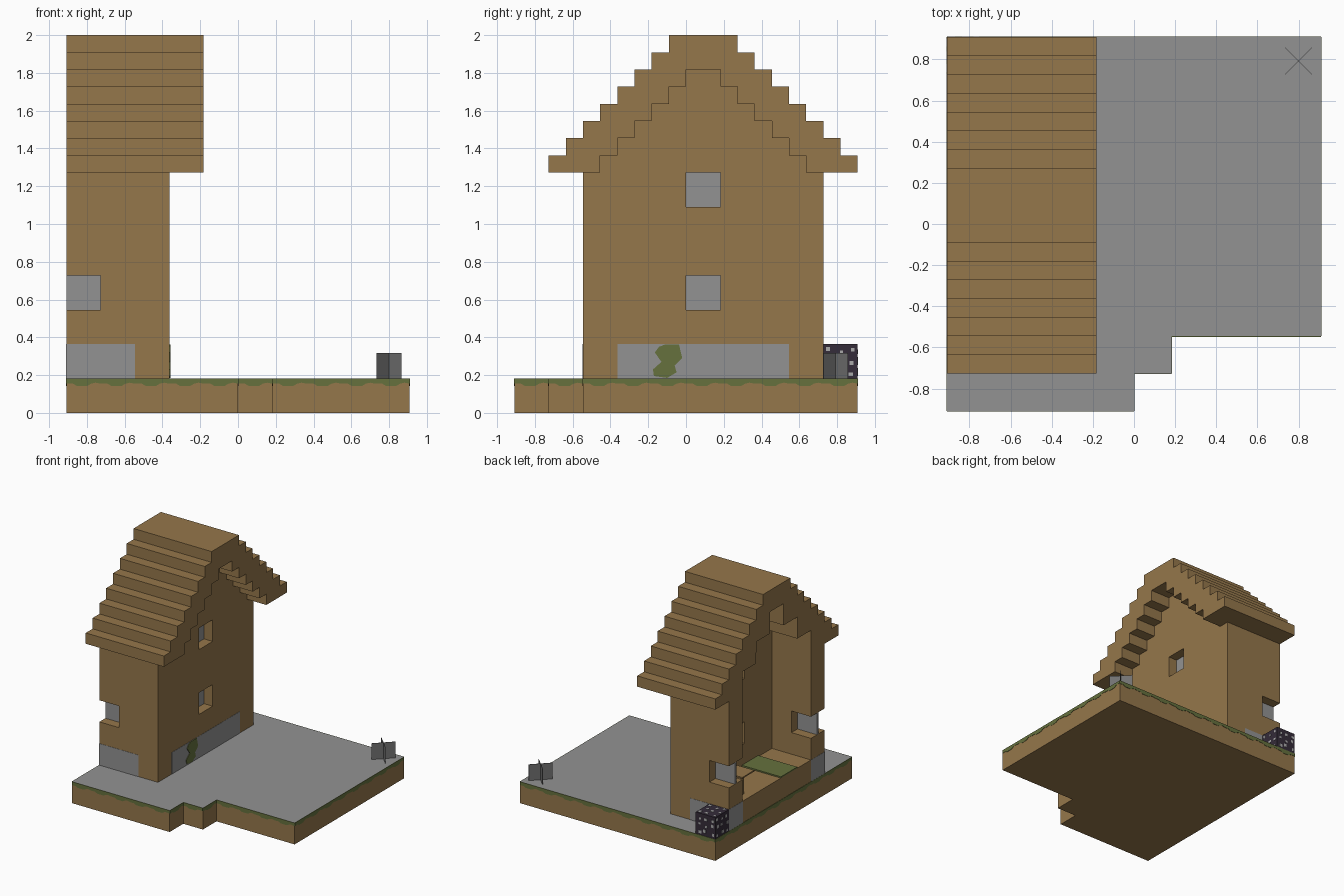
import bpy, bmesh, random
from mathutils import Vector

if "Cube" in bpy.data.objects:
    bpy.data.objects.remove(bpy.data.objects["Cube"])

U = 2 / 11                      # one block
ORIGIN = Vector((-5, -5, 0))    # block grid corner


def material(name, rgb):
    m = bpy.data.materials.new(name)
    m.use_nodes = True
    m.diffuse_color = (*rgb, 1)
    m.node_tree.nodes["Principled BSDF"].inputs["Base Color"].default_value = (*rgb, 1)
    return m


WOOD = material("brown_wood", (.30, .184, .07))
STONE = material("grey_stone", (.29, .29, .29))
GREEN = material("moss_green", (.133, .165, .048))
PURPLE = material("dark_purple", (.035, .025, .041))
PALE = material("pale_grey", (.41, .41, .41))
DARK = material("dark_grey", (.165, .165, .165))


def build(name, solids, *mats):
    """Make one object from (outline, extrusion vector) pairs in block units."""
    bm = bmesh.new()
    for outline, vec in solids:
        face = bm.faces.new([bm.verts.new((Vector(p) + ORIGIN) * U) for p in outline])
        out = bmesh.ops.extrude_face_region(bm, geom=[face], use_keep_orig=True)
        moved = [v for v in out["geom"] if isinstance(v, bmesh.types.BMVert)]
        bmesh.ops.translate(bm, verts=moved, vec=Vector(vec) * U)
    bmesh.ops.recalc_face_normals(bm, faces=bm.faces)
    me = bpy.data.meshes.new(name)
    bm.to_mesh(me)
    bm.free()
    for m in mats:
        me.materials.append(m)
    ob = bpy.data.objects.new(name, me)
    bpy.context.collection.objects.link(ob)
    return ob


def box(x0, x1, y0, y1, z0, z1):
    return [(x0, y0, z0), (x1, y0, z0), (x1, y1, z0), (x0, y1, z0)], (0, 0, z1 - z0)


def steps(half, z, n):
    """Right-hand side of a stepped gable, half a block per step."""
    return [(half - k / 2, z + (k + j) / 2) for k in range(n) for j in (0, 1)]


def mirrored(side):
    return side + [(-y, z) for y, z in reversed(side)]


def along_x(profile, x0, x1):
    return [(x0, 5.5 + y, z) for y, z in profile], (x1 - x0, 0, 0)


# Ground slab with stone top
rim = [(0, 0), (5, 0), (5, 1), (6, 1), (6, 2), (10, 2), (10, 10), (0, 10)]
slab = build("ground_slab", [([(x, y, 0) for x, y in rim], (0, 0, 1))], WOOD, STONE)
for p in slab.data.polygons:
    p.material_index = int(p.normal.z > .9)

# Ragged grass edge around the slab
tooth = [(0, .85), (.2, .85), (.3, .79), (.62, .79), (.72, .85), (.85, .88)]
bands = []
for a, b in zip(rim, rim[1:] + rim[:1]):
    a, b = Vector((*a, 0)), Vector((*b, 0))
    n = round((b - a).length)
    d = (b - a) / n
    low = [(k + t, z) for k in range(n) for t, z in tooth] + [(n, .85)]
    line = low + [(n, 1), (0, 1)]
    bands.append(([a + d * t + Vector((0, 0, z)) for t, z in line],
                  (d.y * .015, -d.x * .015, 0)))
build("grass_edge", bands, GREEN)

# House walls, hollow and open on one side
walls = build("house_walls", [along_x(mirrored([(3.5, 1), (3.5, 7)] + steps(3, 7, 6)), 0, 3)], WOOD)
room = [(2.502, 2), (2.502, 8), (1.502, 8), (1.502, 9), (.502, 9), (.502, 10.2)]
cutters = [
    build("room_cutter", [along_x(mirrored(room), -1, 2)]),
    build("end_window_cutter", [box(-1, 1, 1.5, 9.5, 3, 4)]),
    build("lower_window_cutter", [box(1.5, 3.5, 5, 6, 3, 4)]),
    build("upper_window_cutter", [box(1.5, 3.5, 5, 6, 6, 7)]),
]
for c in cutters:
    c.hide_render = True
    mod = walls.modifiers.new(c.name, "BOOLEAN")
    mod.operation, mod.solver, mod.object = "DIFFERENCE", "EXACT", c
graph = bpy.context.evaluated_depsgraph_get()
cut_mesh = bpy.data.meshes.new_from_object(walls.evaluated_get(graph))
walls.modifiers.clear()
walls.data = cut_mesh
for c in cutters:
    bpy.data.objects.remove(c)

# Stone footing set into the walls
build("stone_footing", [
    box(-.01, 2, 1.99, 3, 1, 2),
    box(-.01, 2, 8, 9.01, 1, 2),
    box(2, 3.01, 3, 8, 1, 2)], STONE)

# Stepped roof
ribbon = mirrored(steps(4.5, 7, 8)) + list(reversed(mirrored(steps(3, 7, 6))))
build("roof", [along_x(ribbon, 0, 4)], WOOD)

# Window panes in the middle of each wall
panes = [box(0, 1, y - .06, y + .06, 3, 4) for y in (2.5, 8.5)]
panes += [box(2.44, 2.56, 5, 6, z, z + 1) for z in (3, 6)]
build("window_panes", panes, STONE)

# Table and carpet indoors
build("table", [box(.06, .94, 7.06, 7.94, 3, 3.06),
                box(.375, .625, 7.375, 7.625, 2, 3)], WOOD)
build("carpet", [box(0, 2, 4, 5.2, 2, 2.06)], GREEN)

# Vine patch on the side footing
vine = [(-.143, .35), (-.11, .362), (-.037, .362), (-.02, .29), (-.06, .25), (-.05, .215),
        (-.1, .185), (-.17, .195), (-.175, .23), (-.13, .27), (-.165, .32)]
build("vine_patch", [([(3.01, y / U + 5, z / U) for y, z in vine], (.025, 0, 0))], GREEN)

# Dark bush block with pale spots on its open faces
build("bush_block", [box(0, 1, 9, 10, 1, 2)], PURPLE)
random.seed(4)
spots = []
for axis, level in ((0, -.01), (0, 1), (1, 1), (2, 1)):
    for i in range(9):
        lo = [(i % 3) / 3 + random.uniform(.04, .16), (i // 3) / 3 + random.uniform(.04, .16)]
        size = [random.uniform(.09, .15) for _ in lo]
        span = [(p, p + s) for p, s in zip(lo, size)]
        span.insert(axis, (level, level + .01))
        (x0, x1), (y0, y1), (z0, z1) = span
        spots.append(box(x0, x1, 9 + y0, 9 + y1, 1 + z0, 1 + z1))
build("bush_spots", spots, PALE)

# Small crossed plant at the far corner
cx, cy, r = 9.4, 9.35, .36
build("crossed_plant", [
    ([(cx - r, cy - s * r, 1), (cx + r, cy + s * r, 1),
      (cx + r, cy + s * r, 1.75), (cx - r, cy - s * r, 1.75)], (-s * .008, .008, 0))
    for s in (1, -1)], DARK)
